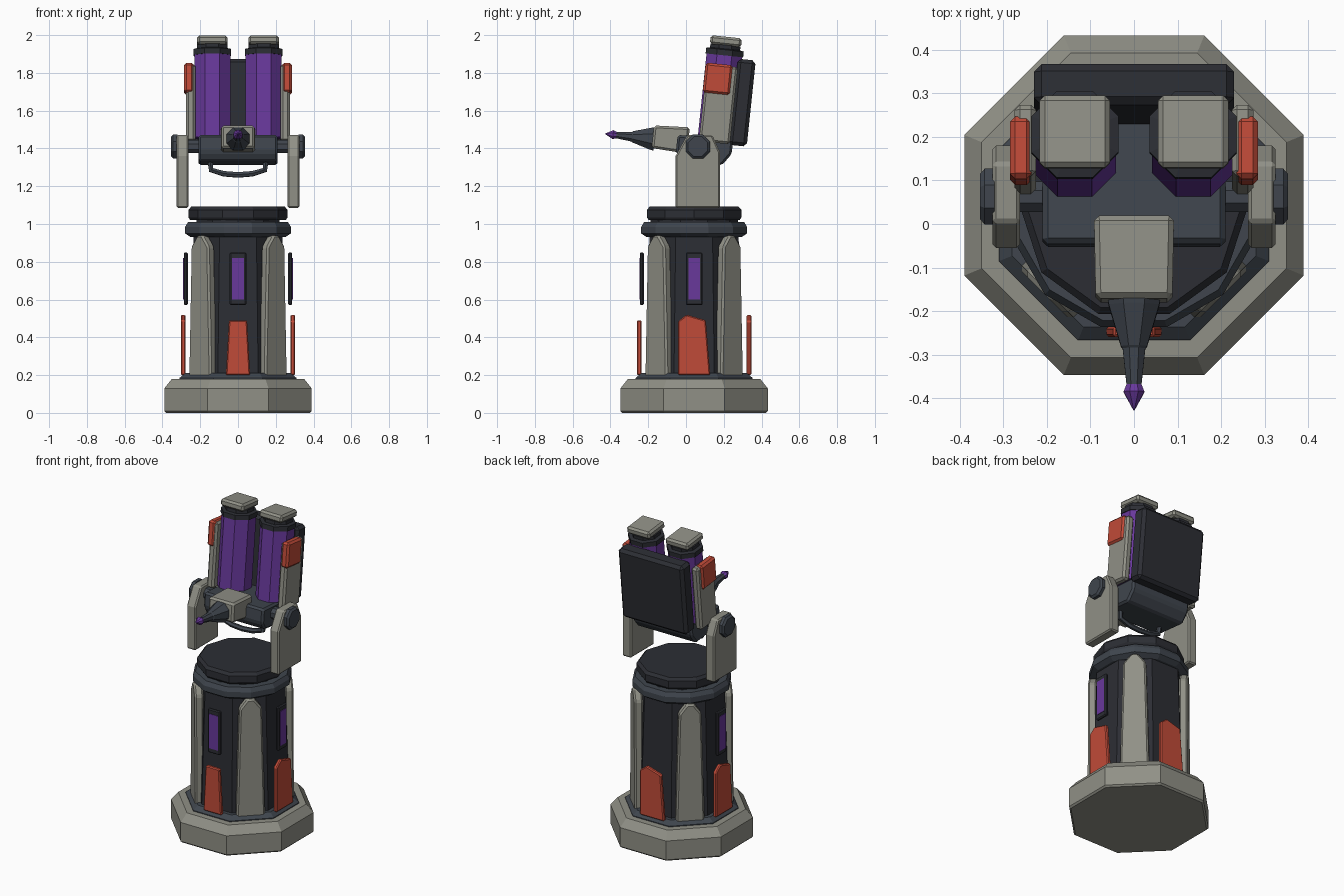
import bpy, bmesh
from math import pi, cos, sin, radians
from mathutils import Matrix

if "Cube" in bpy.data.objects:
    bpy.data.objects.remove(bpy.data.objects["Cube"])


def material(name, rgb):
    m = bpy.data.materials.new(name)
    m.diffuse_color = (*rgb, 1)
    m.use_nodes = True
    m.node_tree.nodes["Principled BSDF"].inputs["Base Color"].default_value = m.diffuse_color
    return m


GREY = material("grey", (0.28, 0.28, 0.24))
DARK = material("dark", (0.025, 0.027, 0.034))
STEEL = material("steel", (0.05, 0.06, 0.075))
ORANGE = material("orange", (0.53, 0.07, 0.04))
PURPLE = material("purple", (0.14, 0.04, 0.33))

T = Matrix.Translation
AXIS = T((0, 0.043, 0))                                            # column axis
HEAD = T((0, 0.06, 1.41)) @ Matrix.Rotation(radians(-6), 4, 'X')   # tilted head
WORLD = Matrix.Identity(4)


def finish(name, bm, mat, matrix, bevel=0):
    bmesh.ops.recalc_face_normals(bm, faces=bm.faces)
    me = bpy.data.meshes.new(name)
    bm.to_mesh(me)
    bm.free()
    me.materials.append(mat)
    ob = bpy.data.objects.new(name, me)
    bpy.context.collection.objects.link(ob)
    ob.matrix_world = matrix
    if bevel:
        b = ob.modifiers.new("bevel", 'BEVEL')
        b.width, b.segments, b.limit_method = bevel, 1, 'ANGLE'
    return ob


def loft(name, loops, mat, matrix, bevel=0):
    """Closed solid through a list of equally long vertex loops."""
    bm = bmesh.new()
    rings = [[bm.verts.new(p) for p in loop] for loop in loops]
    n = len(rings[0])
    for a, b in zip(rings, rings[1:]):
        for i in range(n):
            bm.faces.new((a[i], a[(i + 1) % n], b[(i + 1) % n], b[i]))
    bm.faces.new(rings[0])
    bm.faces.new(rings[-1])
    return finish(name, bm, mat, matrix, bevel)


def prism(name, sections, mat, matrix=AXIS, n=8, phase=0.5):
    """Stack of n-gons given as (flat radius, z)."""
    loops = []
    for ap, z in sections:
        r = ap / cos(pi / n)
        angs = [2 * pi * (i + phase) / n for i in range(n)]
        loops.append([(r * cos(a), r * sin(a), z) for a in angs])
    return loft(name, loops, mat, matrix)


def plate(name, outline, x0, x1, mat, matrix=WORLD, bevel=0.008):
    """Outline in the y-z plane, extruded along x."""
    return loft(name, [[(x, y, z) for y, z in outline] for x in (x0, x1)],
                mat, matrix, bevel)


def box(name, x, y, z, mat, matrix=HEAD, bevel=0.012):
    outline = [(y[0], z[0]), (y[1], z[0]), (y[1], z[1]), (y[0], z[1])]
    return plate(name, outline, x[0], x[1], mat, matrix, bevel)


# Base and column
prism("base", [(0.38, 0), (0.39, 0.01), (0.39, 0.13), (0.35, 0.18)], GREY)
prism("base_flange", [(0.31, 0.16), (0.31, 0.185), (0.28, 0.21)], STEEL)
prism("column", [(0.258, 0.18), (0.235, 0.95)], DARK)
prism("column_ring", [(0.25, 0.93), (0.28, 0.95), (0.28, 0.985), (0.265, 1.01)],
      STEEL, n=12)
prism("turntable_neck", [(0.22, 1.0), (0.22, 1.04)], DARK, n=10)
prism("turntable", [(0.24, 1.02), (0.25, 1.035), (0.25, 1.075), (0.235, 1.092)],
      DARK, n=10, phase=0)

# Armour ribs on the diagonals
rib = [(-0.084, 0.19), (0.084, 0.19), (0.066, 0.88), (0.02, 0.94),
       (-0.02, 0.94), (-0.066, 0.88)]
for i in range(4):
    plate(f"armour_rib_{i}", rib, 0.238, 0.29, GREY,
          AXIS @ Matrix.Rotation(radians(45 + 90 * i), 4, 'Z'), 0.01)

# Orange foot plates and purple windows on the flat sides
front_foot = [(-0.064, 0.2), (0.064, 0.2), (0.048, 0.49), (-0.048, 0.49)]
side_foot = [(-0.085, 0.2), (0.085, 0.2), (0.062, 0.49), (-0.04, 0.52), (-0.085, 0.485)]
for side, deg in (("front", -90), ("right", 0), ("back", 90), ("left", 180)):
    m = AXIS @ Matrix.Rotation(radians(deg), 4, 'Z')
    plate(f"{side}_foot_plate", front_foot if side == "front" else side_foot,
          0.278, 0.303, ORANGE, m, 0.006)
    if side != "back":
        box(f"{side}_window_frame", (0.266, 0.287), (-0.044, 0.044), (0.57, 0.85),
            DARK, m, 0.006)
        box(f"{side}_window", (0.275, 0.29), (-0.031, 0.031), (0.6, 0.82), PURPLE, m, 0)

# Head body, back panel
body = [(-0.11, 0.05), (-0.11, -0.04), (-0.08, -0.085), (0.14, -0.085),
        (0.185, -0.02), (0.185, 0.06)]
plate("head_body", body, -0.21, 0.21, STEEL, HEAD, 0.012)
box("back_panel", (-0.23, 0.23), (0.165, 0.26), (0.027, 0.485), DARK, bevel=0.018)

# Paired parts: yoke arm, pivot, canister, side armour
arm = [(-0.055, 1.085), (0.18, 1.085), (0.18, 1.38), (0.14, 1.47),
       (0.005, 1.47), (-0.055, 1.36)]
for side, s in (("right", 1), ("left", -1)):
    plate(f"{side}_yoke_arm", arm, s * 0.262, s * 0.325, GREY)
    prism(f"{side}_pivot", [(0.035, 0.2), (0.035, 0.32), (0.064, 0.32),
                            (0.064, 0.343), (0.052, 0.354)], STEEL,
          T((0, 0.063, 1.41)) @ Matrix.Rotation(s * pi / 2, 4, 'Y'))
    can = HEAD @ T((s * 0.136, 0.092, 0))
    prism(f"{side}_canister", [(0.095, 0.055), (0.095, 0.5)], PURPLE, can)
    prism(f"{side}_canister_collar", [(0.1, 0.495), (0.1, 0.525), (0.08, 0.53),
                                      (0.08, 0.55)], DARK, can)
    box(f"{side}_canister_cap", (-0.081, 0.081), (-0.083, 0.083), (0.547, 0.594),
        GREY, can)
    box(f"{side}_side_armour", (s * 0.225, s * 0.274), (0.005, 0.17), (0.03, 0.44), GREY)
    box(f"{side}_side_badge", (s * 0.235, s * 0.285), (-0.002, 0.142), (0.288, 0.447),
        ORANGE)

# Nozzle
housing = [[(sx * w, y, 0.027 + sz * h) for sx, sz in ((-1, -1), (1, -1), (1, 1), (-1, 1))]
           for w, y, h in ((0.088, -0.24, 0.06), (0.092, -0.05, 0.07))]
loft("nozzle_housing", housing, GREY, HEAD, 0.012)
NOZZLE = HEAD @ T((0, 0, 0.016)) @ Matrix.Rotation(pi / 2, 4, 'X')
prism("nozzle", [(0.062, 0.23), (0.058, 0.25), (0.03, 0.345), (0.026, 0.35),
                 (0.017, 0.435)], STEEL, NOZZLE)
prism("nozzle_tip", [(0.014, 0.425), (0.024, 0.45), (0.001, 0.493)], PURPLE, NOZZLE)

# Hanging handle under the head
path = [(-0.15, -0.06), (-0.142, -0.125), (-0.075, -0.145), (0, -0.151),
        (0.075, -0.145), (0.142, -0.125), (0.15, -0.06)]
cu = bpy.data.curves.new("handle", 'CURVE')
cu.dimensions = '3D'
cu.bevel_depth, cu.bevel_resolution, cu.use_fill_caps = 0.016, 1, True
sp = cu.splines.new('POLY')
sp.points.add(len(path) - 1)
for p, (x, z) in zip(sp.points, path):
    p.co = (x, 0, z, 1)
sp.use_smooth = False
cu.materials.append(STEEL)
handle = bpy.data.objects.new("handle", cu)
bpy.context.collection.objects.link(handle)
handle.matrix_world = HEAD
